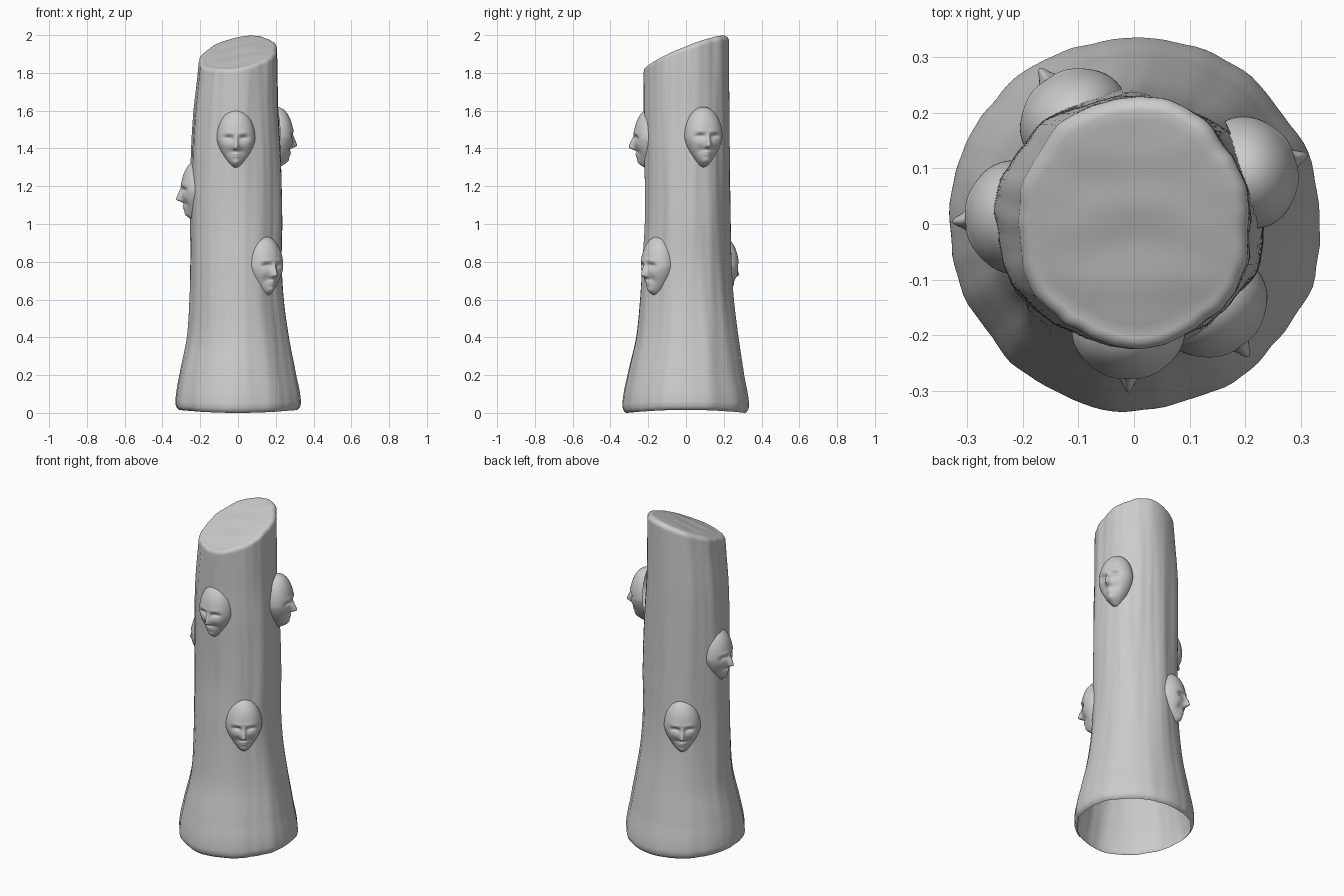
import bpy, bmesh, math
from mathutils import Vector, noise

if "Cube" in bpy.data.objects:
    bpy.data.objects.remove(bpy.data.objects["Cube"])

# Trunk outline: height, left, right, front, back
PROFILE = [
    (0.00, -.326, .326, -.326, .326), (0.05, -.333, .333, -.333, .333),
    (0.20, -.310, .307, -.306, .308), (0.40, -.270, .270, -.262, .277),
    (0.60, -.256, .243, -.242, .250), (0.80, -.250, .233, -.230, .236),
    (1.00, -.250, .237, -.217, .231), (1.20, -.250, .235, -.216, .229),
    (1.40, -.246, .228, -.220, .229), (1.60, -.235, .216, -.222, .230),
    (1.80, -.214, .212, -.222, .230), (2.00, -.198, .208, -.222, .230),
]


def outline(z):
    """Catmull-Rom lookup of the trunk outline at height z."""
    n = len(PROFILE)
    i = max(k for k in range(n - 1) if PROFILE[k][0] <= max(z, 0))
    a, b = PROFILE[i], PROFILE[i + 1]
    p, q = PROFILE[max(i - 1, 0)], PROFILE[min(i + 2, n - 1)]
    t = min(max((z - a[0]) / (b[0] - a[0]), 0), 1)
    return [0.5 * (2 * a[k] + (b[k] - p[k]) * t
                   + (2 * p[k] - 5 * a[k] + 4 * b[k] - q[k]) * t * t
                   + (3 * a[k] - p[k] - 3 * b[k] + q[k]) * t ** 3) for k in range(1, 5)]


def trunk_point(ang, z, inset=0.0):
    l, r, f, b = outline(z)
    c, s = math.cos(ang), math.sin(ang)
    # soft vertical flutes in the bark
    bump = 0.009 * noise.noise(Vector((c * 2.6, s * 2.6, z * 0.9)))
    bump += 0.004 * noise.noise(Vector((c * 7, s * 7, z * 1.5 + 9)))
    x = (l + r) / 2 + c * ((r - l) / 2 + bump - inset)
    y = (f + b) / 2 + s * ((b - f) / 2 + bump - inset)
    return x, y


def cut_height(x, y):
    return 1.908 + 0.18 * x + 0.40 * y


def finish(bm, name):
    bmesh.ops.recalc_face_normals(bm, faces=bm.faces)
    for f in bm.faces:
        f.smooth = True
    me = bpy.data.meshes.new(name)
    bm.to_mesh(me)
    bm.free()
    ob = bpy.data.objects.new(name, me)
    bpy.context.collection.objects.link(ob)
    return ob


# Trunk: hollow below, slanted cut on top with a rounded edge
SEG, RINGS, BEVEL = 112, 96, 0.025
bm = bmesh.new()
rings = []
for k in range(RINGS + 1):
    t = 0.5 - 0.5 * math.cos(math.pi * k / RINGS)
    ring = []
    for j in range(SEG):
        a = 2 * math.pi * j / SEG
        top = cut_height(*trunk_point(a, 1.9, BEVEL))
        z = t * top
        s = min((top - z) / BEVEL, 1)
        inset = BEVEL * (1 - math.sqrt(max(0, 1 - (1 - s) ** 2)))
        e = max(0, 1 - z / 0.02)
        inset += 0.012 * e * e
        x, y = trunk_point(a, z, inset)
        lift = 0.008 * (1 + math.cos(2 * a)) * max(0, 1 - z / 0.3)
        ring.append(bm.verts.new((x, y, z + lift)))
    rings.append(ring)
# cut face, slightly uneven
edge = [v.co.copy() for v in rings[-1]]
mid = sum(edge, Vector()) / SEG
for k in range(1, 12):
    q = 1 - k / 12
    ring = []
    for co in edge:
        p = mid.lerp(co, q)
        p.z += (0.006 + 0.006 * noise.noise(Vector((p.x * 6, p.y * 14, 3)))) * (1 - q ** 4)
        ring.append(bm.verts.new(p))
    rings.append(ring)
for lo, hi in zip(rings, rings[1:]):
    for j in range(SEG):
        n = (j + 1) % SEG
        bm.faces.new((lo[j], lo[n], hi[n], hi[j]))
bm.faces.new(rings[-1])
finish(bm, "trunk")


def bump(u, v, cu, cv, su, sv):
    return math.exp(-((u - cu) / su) ** 2 - ((v - cv) / sv) ** 2)


def relief(u, v):
    """Facial features as outward offset; u is sideways, v is up."""
    a = abs(u)
    d = -0.020 * bump(a, v, 0.038, 0.002, 0.026, 0.017)      # eye sockets
    d += 0.009 * bump(a, v, 0.040, -0.006, 0.018, 0.009)     # closed lids
    d += 0.004 * bump(a, v, 0.035, 0.030, 0.030, 0.012)      # brows
    d -= 0.010 * bump(a, v, 0.035, -0.070, 0.025, 0.030)     # hollow cheeks
    d -= 0.006 * bump(u, v, 0, -0.068, 0.030, 0.012)         # under the nose
    t = min(max((0.022 - v) / 0.066, 0), 1)                  # nose ridge
    drop = min(max((v + 0.062) / 0.014, 0), 1)
    d += 0.029 * t * drop * math.exp(-(u / (0.009 + 0.005 * t)) ** 2)
    d += 0.008 * bump(u, v, 0, -0.086, 0.022, 0.011)         # lips
    d -= 0.006 * bump(u, v, 0, -0.087, 0.020, 0.0045)        # mouth line
    d += 0.010 * bump(u, v, 0, -0.126, 0.024, 0.018)         # chin
    return d


def make_face(name, loc, facing):
    """Mask-like head emerging from the trunk; facing is in degrees."""
    bm = bmesh.new()
    bmesh.ops.create_uvsphere(bm, u_segments=128, v_segments=96, radius=1)
    back = [v for v in bm.verts if v.co.y > 0.15]
    bmesh.ops.delete(bm, geom=back, context='VERTS')
    for vert in bm.verts:
        x, y, z = vert.co
        u = x * 0.102 * (1 - 0.45 * max(0, -z) ** 1.3)
        v = z * 0.16
        front = max(0, -y)
        d = -y * 0.088 + relief(u, v) * min(1, front * 2)
        vert.co = (u, -d, v)
    ob = finish(bm, name)
    ob.location = loc
    ob.rotation_euler.z = math.radians(facing + 90)


# Five faces around the trunk
for name, loc, facing in [
    ("front_face", (-0.01, -0.19, 1.45), -90),
    ("right_face", (0.205, 0.092, 1.46), 17),
    ("left_face", (-0.215, 0.012, 1.175), 184),
    ("lower_front_face", (0.142, -0.147, 0.775), -55),
    ("lower_back_face", (-0.107, 0.187, 0.775), 124),
]:
    make_face(name, loc, facing)
